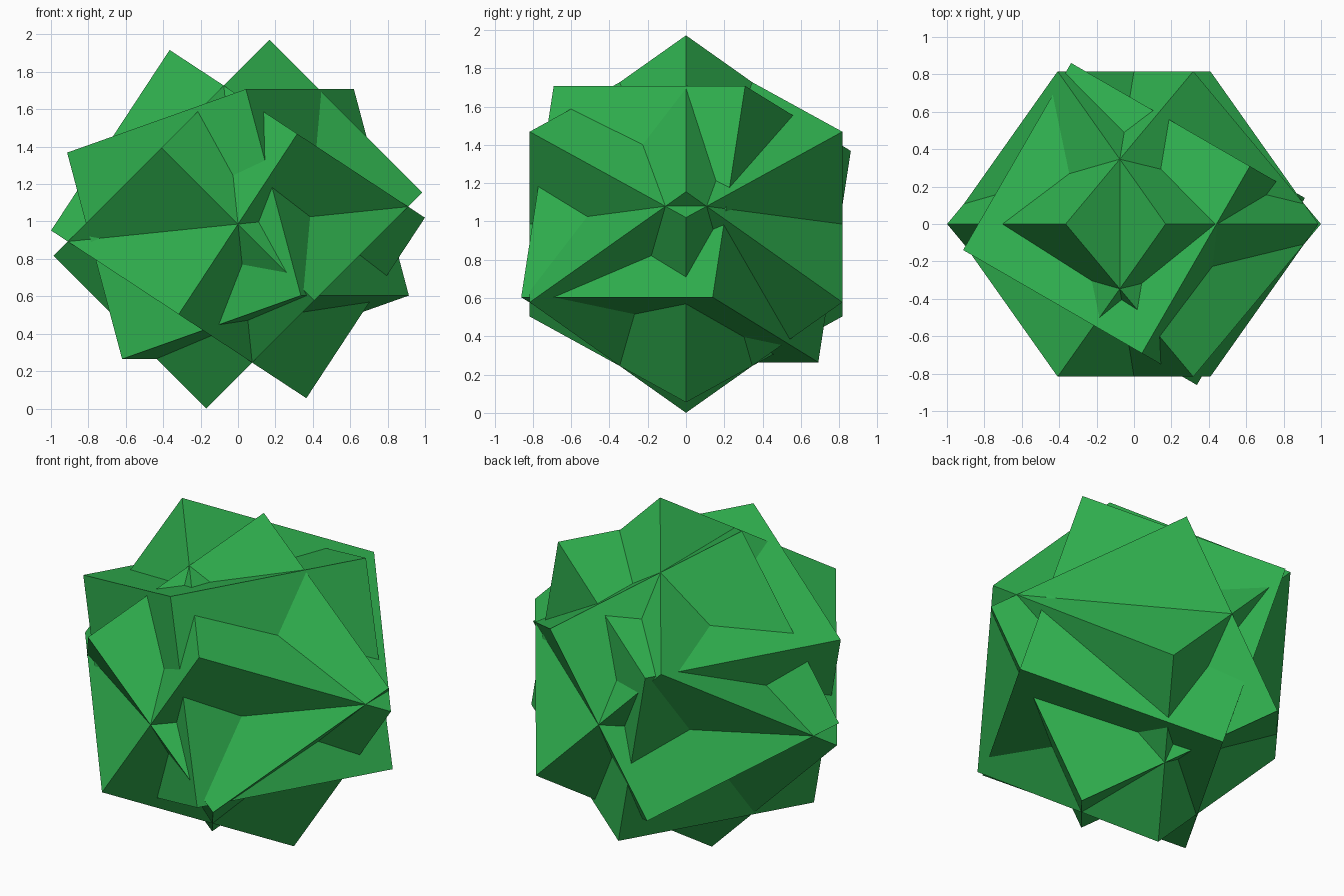
import bpy
import math

if "Cube" in bpy.data.objects:
    bpy.data.objects.remove(bpy.data.objects["Cube"])

SIDE = 2 / math.sqrt(3)      # cube whose corners lie on a unit sphere
CENTER = (0, 0, 0.986)

green = bpy.data.materials.new("leaf green")
green.diffuse_color = (0.03, 0.45, 0.08, 1)
green.use_nodes = True
green.node_tree.nodes["Principled BSDF"].inputs["Base Color"].default_value = green.diffuse_color


def cube(name, rx, ry, rz):
    bpy.ops.mesh.primitive_cube_add(
        size=SIDE, location=CENTER,
        rotation=[math.radians(a) for a in (rx, ry, rz)])
    ob = bpy.context.object
    ob.name = name
    ob.data.materials.append(green)
    return ob


# Three interlocking cubes sharing one centre
cube("upright_cube", 45, 45, 0)
cube("leaning_cube", 45, -56.7, 0)
cube("twisted_cube", 0, -17.1, -30)
